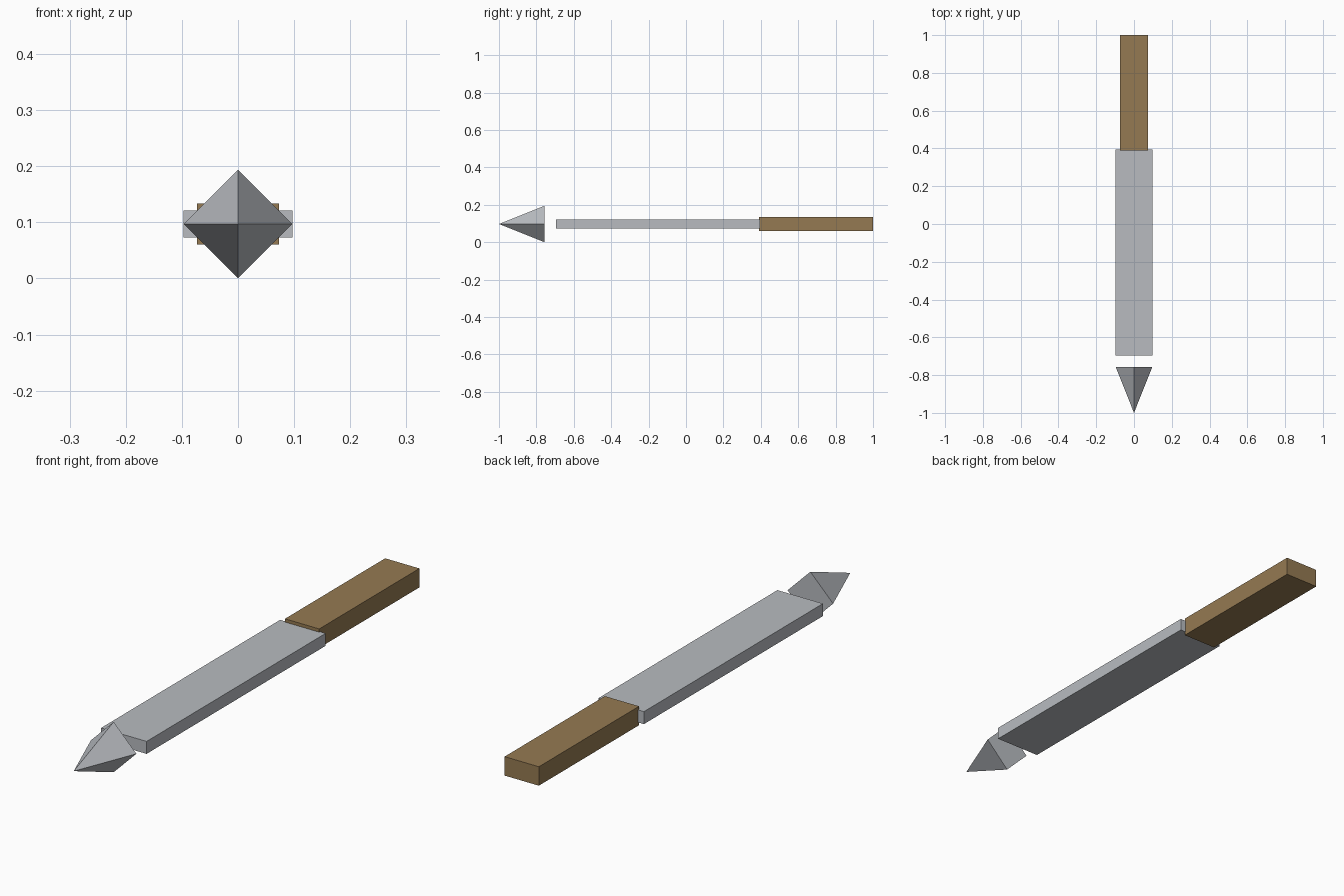
import bpy
from math import pi

cube = bpy.data.objects.get("Cube")
if cube:
    bpy.data.objects.remove(cube, do_unlink=True)

MID_Z = 0.097  # height of the long axis


def make_material(name, rgb):
    mat = bpy.data.materials.new(name)
    mat.use_nodes = True
    mat.diffuse_color = (*rgb, 1)
    mat.node_tree.nodes["Principled BSDF"].inputs["Base Color"].default_value = (*rgb, 1)
    return mat


def finish(name, mat):
    obj = bpy.context.object
    obj.name = name
    obj.data.materials.append(mat)
    return obj


def box(name, width, y_front, y_back, height, mat):
    bpy.ops.mesh.primitive_cube_add(size=1, location=(0, (y_front + y_back) / 2, MID_Z))
    obj = finish(name, mat)
    obj.scale = (width, y_back - y_front, height)
    return obj


steel = make_material("steel grey", (0.48, 0.50, 0.53))
wood = make_material("wood brown", (0.30, 0.195, 0.085))

# Flat blade and thicker, narrower handle
box("blade", 0.194, -0.695, 0.395, 0.048, steel)
box("handle", 0.146, 0.39, 1.0, 0.073, wood)

# Detached four-sided point, aimed forward
bpy.ops.mesh.primitive_cone_add(vertices=4, radius1=0.097, radius2=0, depth=0.243,
                                location=(0, -0.8785, MID_Z), rotation=(pi / 2, 0, 0))
finish("blade_tip", steel)
